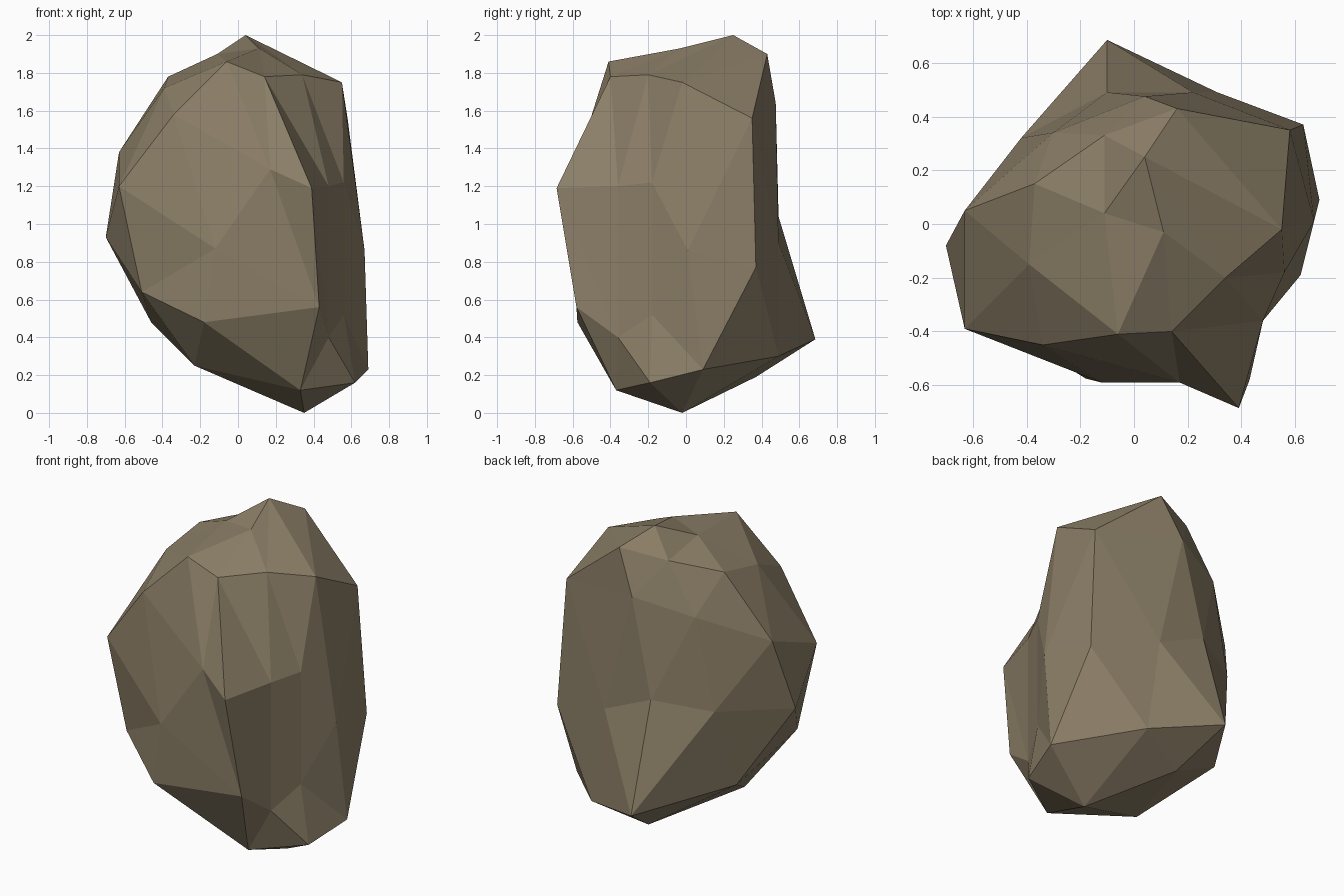
import bpy, bmesh

if "Cube" in bpy.data.objects:
    bpy.data.objects.remove(bpy.data.objects["Cube"])

# The boulder is a once-subdivided icosahedron pushed out of shape:
# two poles (right side / left side) and eight rings of five points between them.
right_pole = (.56, -.18, 1.22)
left_pole = (-.70, -.08, .93)
PA = [(.48, -.36, 1.20), (.56, -.18, .52), (.67, .01, .86), (.55, -.02, 1.75), (.34, -.20, 1.79)]
A = [(.39, -.685, 1.19), (.62, -.19, .16), (.63, .37, .77), (.16, .43, 1.90), (.11, -.03, 1.93)]
AA = [(.48, -.36, .40), (.69, .09, .23), (.58, .35, 1.56), (.04, .25, 2.0), (.14, -.40, 1.78)]
AB = [(.43, -.58, .56), (.35, -.02, 0), (.22, .49, .90), (-.11, .33, 1.85), (-.06, -.41, 1.86)]
BA = [(.33, -.37, .12), (.31, .49, .30), (.04, .475, 1.64), (-.11, .04, 1.90), (.17, -.59, 1.29)]
B = [(-.18, -.575, .48), (0, .37, .19), (-.10, .49, 1.04), (-.37, .15, 1.78), (-.34, -.45, 1.58)]
BB = [(-.23, -.25, .25), (-.10, .685, .39), (-.30, .34, 1.55), (-.39, -.15, 1.72), (-.12, -.59, .87)]
BQ = [(-.51, -.37, .64), (-.46, .16, .48), (-.42, .32, .985), (-.63, .05, 1.38), (-.63, -.39, 1.20)]

bm = bmesh.new()
P, Q = bm.verts.new(right_pole), bm.verts.new(left_pole)
PA, A, AA, AB, BA, B, BB, BQ = [[bm.verts.new(p) for p in ring]
                                for ring in (PA, A, AA, AB, BA, B, BB, BQ)]


def facet(a, b, c, ab, bc, ca):
    """One icosahedron face split in four through its edge points."""
    for tri in ((a, ab, ca), (b, bc, ab), (c, ca, bc), (ab, bc, ca)):
        bm.faces.new(tri)


for i in range(5):
    j = (i + 1) % 5
    facet(P, A[i], A[j], PA[i], AA[i], PA[j])
    facet(A[i], B[i], A[j], AB[i], BA[i], AA[i])
    facet(A[j], B[i], B[j], BA[i], BB[i], AB[j])
    facet(B[i], Q, B[j], BQ[i], BQ[j], BB[i])

bmesh.ops.recalc_face_normals(bm, faces=bm.faces)
for f in bm.faces:
    f.smooth = False

# Boulder object with one stone colour
mesh = bpy.data.meshes.new("boulder")
bm.to_mesh(mesh)
bm.free()
stone = bpy.data.materials.new("brown stone")
stone.diffuse_color = (.26, .21, .135, 1)
stone.use_nodes = True
stone.node_tree.nodes["Principled BSDF"].inputs["Base Color"].default_value = stone.diffuse_color
mesh.materials.append(stone)
boulder = bpy.data.objects.new("boulder", mesh)
bpy.context.collection.objects.link(boulder)
